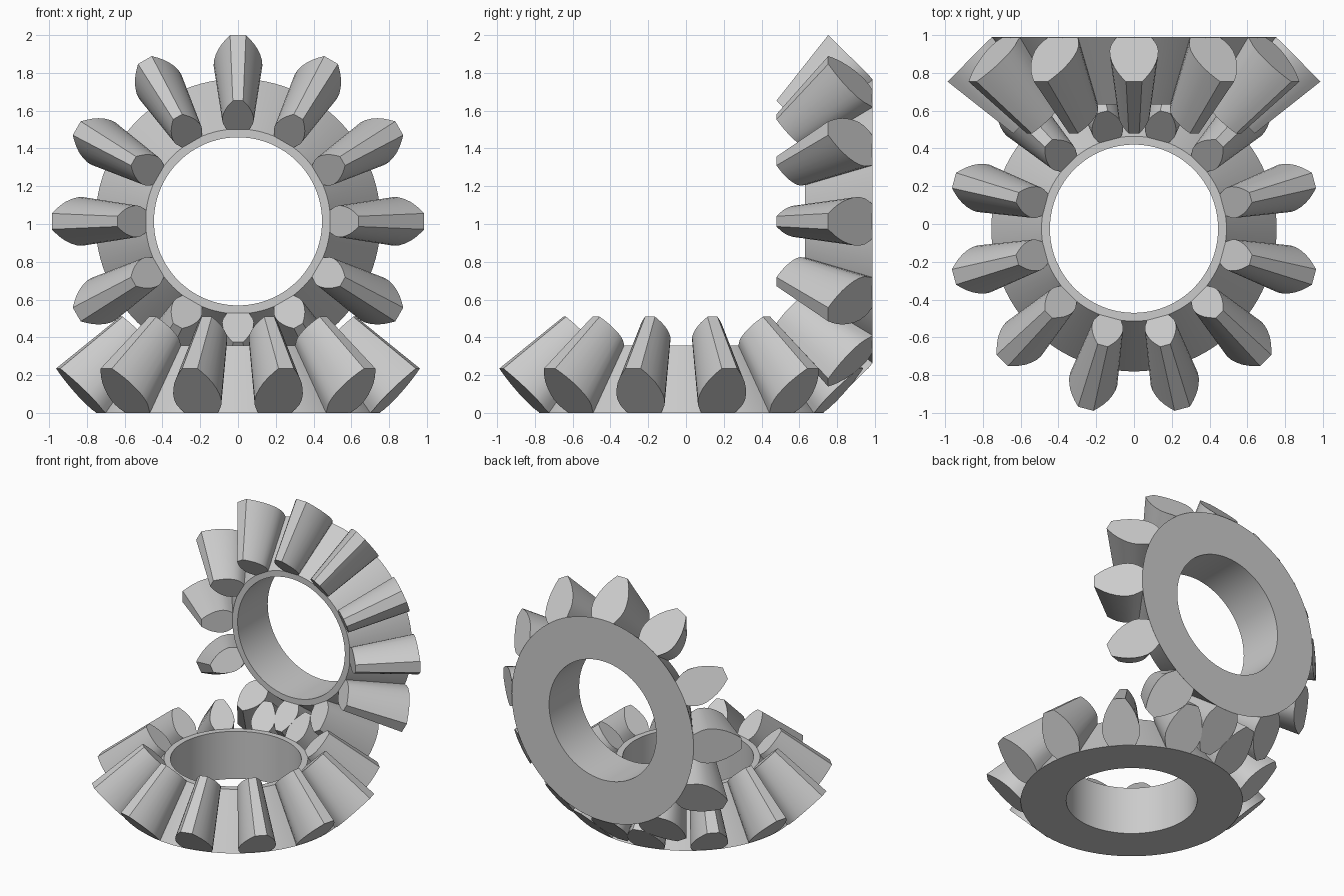
import bpy, bmesh, math
from mathutils import Matrix, Vector

cube = bpy.data.objects.get("Cube")
if cube:
    bpy.data.objects.remove(cube)

APEX = 1.014                   # distance from the base plane to the shared cone apex
INNER = 0.648                  # scale of the small end towards the apex
ROOT_R, TIP_R, TIP_Z = 0.755, 0.986, 0.235
HOLE_R = 0.445
TEETH, SEGMENTS = 12, 96

# tooth half width at fractions of the tooth height
HALF_WIDTHS = [(0, .09), (.08, .107), (.18, .122), (.3, .129), (.42, .127),
               (.55, .118), (.68, .104), (.8, .085), (.9, .065), (1, .042)]

steel = bpy.data.materials.new("light grey")
steel.use_nodes = True
grey = (0.6, 0.6, 0.6, 1)
steel.diffuse_color = grey
steel.node_tree.nodes["Principled BSDF"].inputs["Base Color"].default_value = grey


def to_small_end(p):
    """Scale a point of the large end towards the cone apex."""
    return Vector((0, 0, APEX)).lerp(p, INNER)


def loft(bm, loops, closed):
    """Bridge loops of equal length, wrapping round the stack if closed."""
    rows = [[bm.verts.new(p) for p in loop] for loop in loops]
    n = len(rows[0])
    for k in range(len(rows) if closed else len(rows) - 1):
        a, b = rows[k], rows[(k + 1) % len(rows)]
        for i in range(n):
            j = (i + 1) % n
            bm.faces.new((a[i], a[j], b[j], b[i]))
    if not closed:
        bm.faces.new(rows[0][::-1])
        bm.faces.new(rows[-1])


def circle(r, z):
    steps = [math.tau * i / SEGMENTS for i in range(SEGMENTS)]
    return [(r * math.cos(a), r * math.sin(a), z) for a in steps]


def tooth_outline():
    right = []
    for t, w in HALF_WIDTHS:
        r = ROOT_R + (TIP_R - ROOT_R) * t
        if t == 0:
            r = math.sqrt(r * r - w * w)      # sit on the base circle
        right.append(Vector((w, r, TIP_Z * t)))
    return right + [Vector((-p.x, p.y, p.z)) for p in reversed(right)]


def bevel_gear(name, first_angle, matrix):
    bm = bmesh.new()
    # conical ring body with a straight bore
    top = APEX * (1 - INNER)
    loft(bm, [circle(HOLE_R, 0), circle(ROOT_R, 0),
              circle(ROOT_R * INNER, top), circle(HOLE_R, top)], True)
    # tapered teeth
    outline = tooth_outline()
    for k in range(TEETH):
        turn = Matrix.Rotation(first_angle + math.tau * k / TEETH, 3, 'Z')
        large = [turn @ p for p in outline]
        loft(bm, [large, [to_small_end(p) for p in large]], False)
    bmesh.ops.recalc_face_normals(bm, faces=bm.faces)
    mesh = bpy.data.meshes.new(name)
    bm.to_mesh(mesh)
    bm.free()
    mesh.materials.append(steel)
    ob = bpy.data.objects.new(name, mesh)
    bpy.context.collection.objects.link(ob)
    ob.matrix_world = matrix
    bpy.ops.object.select_all(action='DESELECT')
    ob.select_set(True)
    bpy.context.view_layer.objects.active = ob
    bpy.ops.object.shade_smooth_by_angle(angle=math.radians(25))


# horizontal gear, and the upright gear meshing with it at the back
bevel_gear("lower_gear", math.radians(15), Matrix.Translation((0, -0.025, 0)))
bevel_gear("upright_gear", 0,
           Matrix.Translation((0, 0.988, APEX)) @ Matrix.Rotation(math.pi / 2, 4, 'X'))
